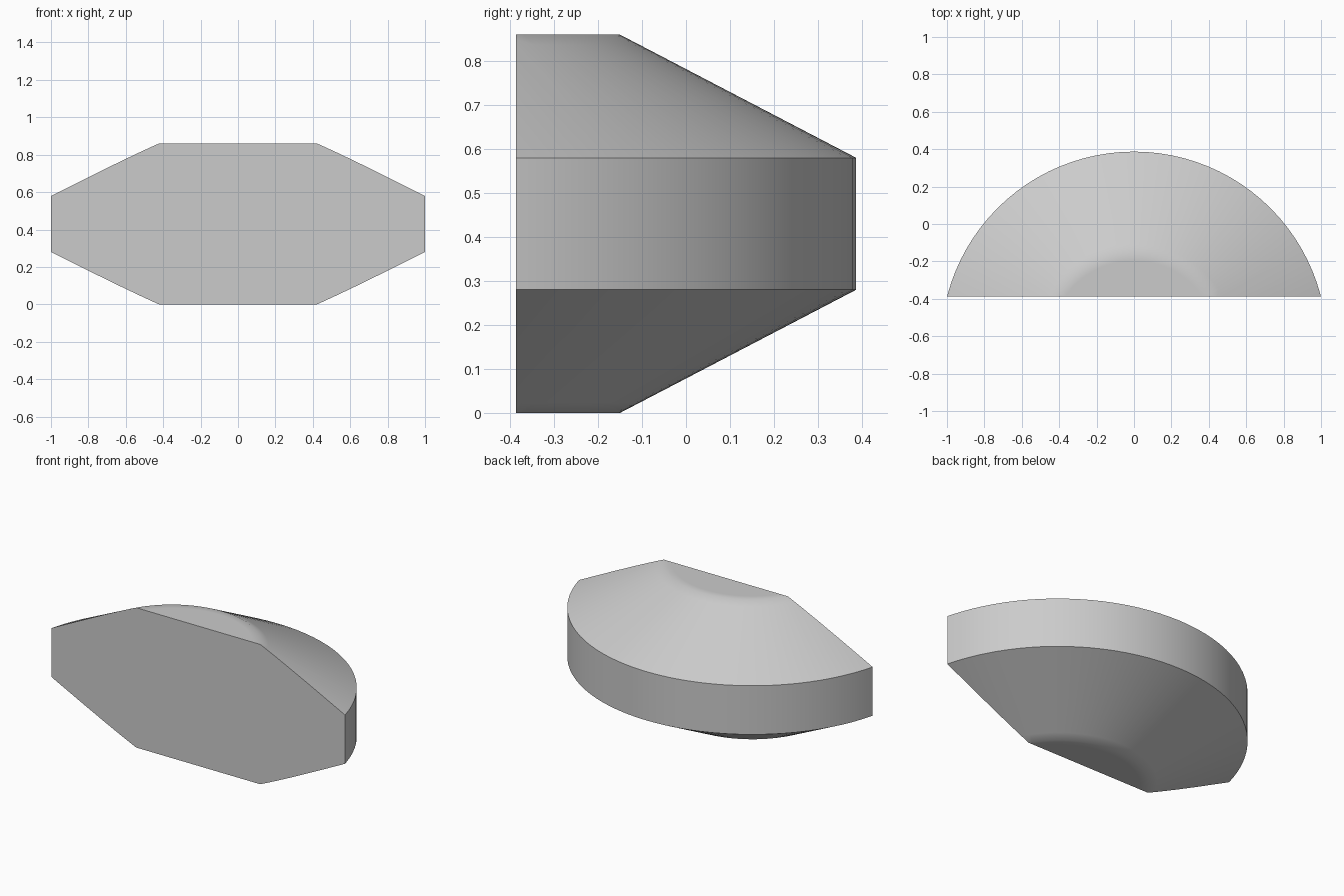
import bpy
import bmesh
import math
from mathutils import Vector

cube = bpy.data.objects.get("Cube")
if cube:
    bpy.data.objects.remove(cube, do_unlink=True)

AXIS_Y = -0.645     # axis of the round body
FRONT_Y = -0.387    # flat front plane
HEIGHT = 0.86
STEPS = 96

grey = bpy.data.materials.new("light_grey")
grey.use_nodes = True
colour = (0.6, 0.6, 0.6, 1)
grey.diffuse_color = colour
grey.node_tree.nodes["Principled BSDF"].inputs["Base Color"].default_value = colour

# Upper half of the profile (radius, height), mirrored for the lower half;
# extra loops either side of the cap rim keep its soft shading narrow
upper = [(1.032, 0.58), (0.54, 0.8366), (0.495, HEIGHT), (0.45, HEIGHT)]
lower = [(r, HEIGHT - z) for r, z in reversed(upper)]

bm = bmesh.new()
verts = [bm.verts.new((0, AXIS_Y + r, z)) for r, z in lower + upper]
edges = [bm.edges.new(pair) for pair in zip(verts, verts[1:])]
bmesh.ops.spin(bm, geom=verts + edges, cent=(0, AXIS_Y, 0), axis=(0, 0, 1),
               angle=math.tau, steps=STEPS, use_duplicate=False)
bmesh.ops.remove_doubles(bm, verts=bm.verts, dist=0.0001)

# Flat top and bottom
bmesh.ops.holes_fill(bm, edges=[e for e in bm.edges if e.is_boundary], sides=0)

# Slice off everything ahead of the front plane and close the cut
bmesh.ops.bisect_plane(bm, geom=bm.verts[:] + bm.edges[:] + bm.faces[:],
                       plane_co=Vector((0, FRONT_Y, 0)),
                       plane_no=Vector((0, -1, 0)), clear_outer=True)
bmesh.ops.holes_fill(bm, edges=[e for e in bm.edges if e.is_boundary], sides=0)
bmesh.ops.recalc_face_normals(bm, faces=bm.faces)

mesh = bpy.data.meshes.new("bevelled_half_disc")
bm.to_mesh(mesh)
bm.free()
mesh.materials.append(grey)
body = bpy.data.objects.new("bevelled_half_disc", mesh)
bpy.context.collection.objects.link(body)

# Smooth round surfaces, sharp outer rims and front outline
bpy.ops.object.select_all(action='DESELECT')
body.select_set(True)
bpy.context.view_layer.objects.active = body
bpy.ops.object.shade_smooth_by_angle(angle=math.radians(30))
